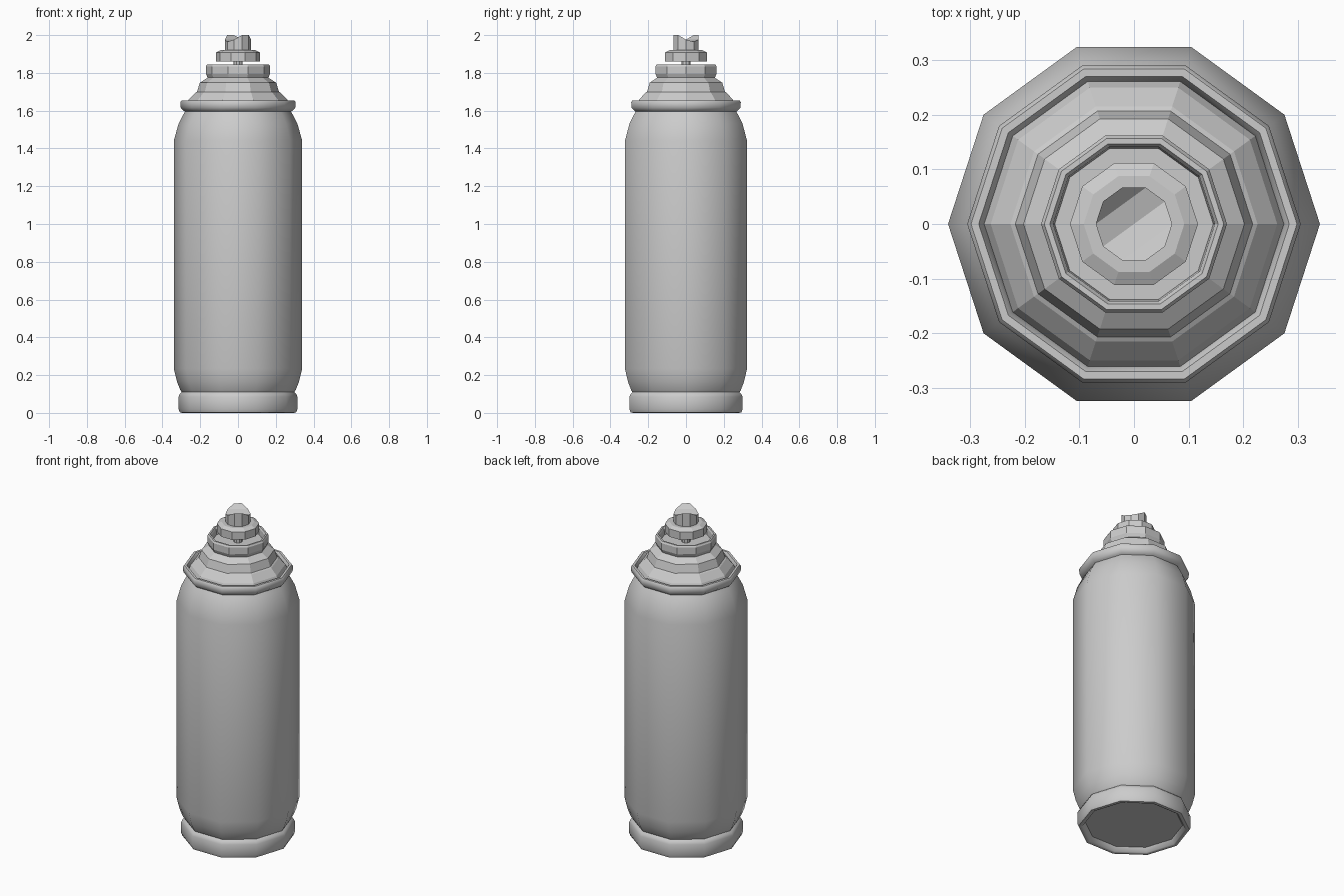
import bpy, bmesh, math

if "Cube" in bpy.data.objects:
    bpy.data.objects.remove(bpy.data.objects["Cube"])

SIDES = 10


def lathe(name, profile, smooth=None, groove=None):
    """Revolve (radius, z) points into a ten-sided part; the ends are capped.
    groove maps a vertex angle to an extra height on the last ring."""
    bm = bmesh.new()
    rings = []
    for k, (r, z) in enumerate(profile):
        ring = []
        for i in range(SIDES):
            a = 2 * math.pi * i / SIDES
            dz = groove(a) if groove and k == len(profile) - 1 else 0
            ring.append(bm.verts.new((r * math.cos(a), r * math.sin(a), z + dz)))
        rings.append(ring)
    for lo, hi in zip(rings, rings[1:]):
        for i in range(SIDES):
            j = (i + 1) % SIDES
            bm.faces.new((lo[i], lo[j], hi[j], hi[i]))
    bm.faces.new(rings[0][::-1])
    top = rings[-1]
    if groove:
        # strips running along the 36 degree axis form the finger groove
        for i in range(4):
            a, b, c, d = top[(1 - i) % SIDES], top[(1 - i - 1) % SIDES], 0, 0
        left = [top[(6 - i) % SIDES] for i in range(-2, 3)]
        right = [top[(1 + i) % SIDES] for i in range(-2, 3)]
        for i in range(4):
            bm.faces.new((left[i], right[i], right[i + 1], left[i + 1]))
    else:
        bm.faces.new(top)
    bmesh.ops.recalc_face_normals(bm, faces=bm.faces[:])
    mesh = bpy.data.meshes.new(name)
    bm.to_mesh(mesh)
    bm.free()
    obj = bpy.data.objects.new(name, mesh)
    bpy.context.collection.objects.link(obj)
    if smooth:
        bpy.ops.object.select_all(action='DESELECT')
        obj.select_set(True)
        bpy.context.view_layer.objects.active = obj
        bpy.ops.object.shade_smooth_by_angle(angle=math.radians(smooth))
    return obj


# Can: recessed base, bottom rim, body, shoulder and rolled top rim
lathe("can_body", [
    (0.27, 0.03), (0.285, 0.005), (0.295, 0.0), (0.308, 0.003), (0.315, 0.02),
    (0.315, 0.085), (0.308, 0.10), (0.298, 0.11), (0.305, 0.12), (0.323, 0.165),
    (0.34, 0.235), (0.34, 1.44), (0.315, 1.53), (0.292, 1.575), (0.28, 1.595),
    (0.288, 1.60), (0.303, 1.615), (0.305, 1.645), (0.298, 1.655),
    (0.284, 1.655), (0.278, 1.645), (0.274, 1.63)], smooth=50)

# Stepped dome under the valve
lathe("dome", [
    (0.274, 1.63), (0.262, 1.657), (0.226, 1.695), (0.217, 1.70),
    (0.202, 1.748), (0.16, 1.775)])

# Valve cup with a raised lip around a shallow well
lathe("valve_cup", [
    (0.155, 1.765), (0.161, 1.775), (0.17, 1.795), (0.17, 1.835),
    (0.164, 1.845), (0.154, 1.845), (0.148, 1.835), (0.145, 1.80)])

# Valve stem
lathe("valve_stem", [(0.025, 1.79), (0.025, 1.87)])

# Spray button: collar, then a narrow top with a finger groove
lathe("button_collar", [
    (0.117, 1.86), (0.117, 1.908), (0.092, 1.92), (0.065, 1.92)])


def finger_groove(a):
    d = abs(math.sin(a - math.radians(36)))
    return -0.035 if d < 0.3 else -0.024 if d < 0.8 else 0.0


lathe("button_top", [(0.07, 1.91), (0.07, 2.0)], groove=finger_groove)
